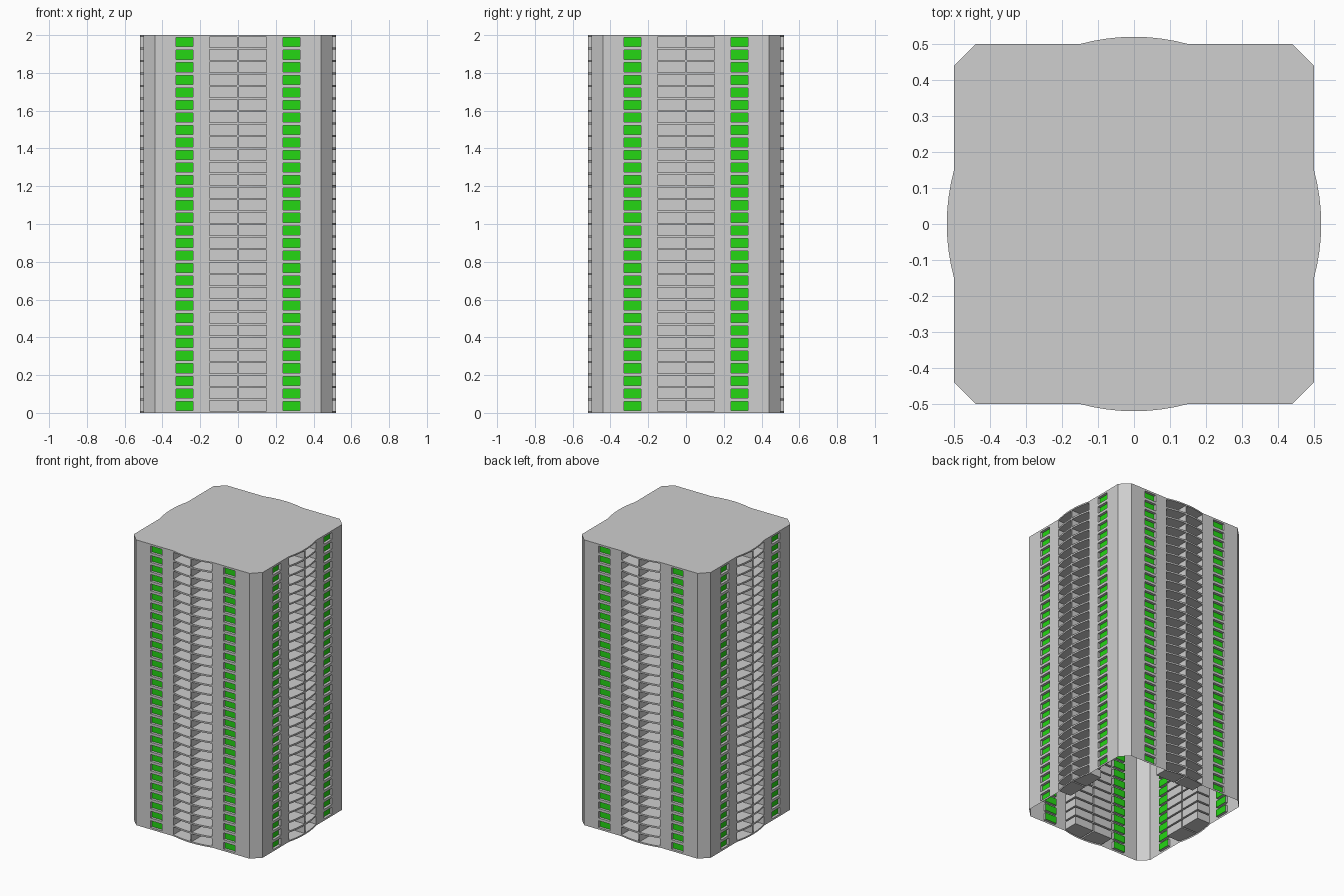
import bpy, bmesh, math
from mathutils import Matrix

if "Cube" in bpy.data.objects:
    bpy.data.objects.remove(bpy.data.objects["Cube"])

FLOORS, PITCH = 30, 0.0664
HALF, CHAMFER = 0.50, 0.44        # wall plane, start of cut corner
TOP = 2.0
BAY, BULGE = 0.15, 0.02           # half width and bulge of the balcony bay
POST = 0.005                      # half width of central partition


def material(name, col):
    m = bpy.data.materials.new(name)
    m.diffuse_color = (*col, 1)
    m.use_nodes = True
    m.node_tree.nodes["Principled BSDF"].inputs["Base Color"].default_value = m.diffuse_color
    return m


GREY = material("concrete_grey", (0.62, 0.62, 0.62))
GREEN = material("window_green", (0.018, 0.68, 0.007))


def bow(x):
    """Plan outline point on the bowed balcony front."""
    return (x, -HALF - BULGE * (1 - (x / BAY) ** 2))


def face(bm, pts, mat=0):
    f = bm.faces.new([bm.verts.new(p) for p in pts])
    f.material_index = mat


def quad(bm, a, b, z0, z1, mat=0):
    face(bm, [(*a, z0), (*b, z0), (*b, z1), (*a, z1)], mat)


def recess(bm, outline, depth_y, z0, z1, mat=0):
    """Open box sunk into the wall behind the outline, back face coloured."""
    bl, br = (outline[0][0], depth_y), (outline[-1][0], depth_y)
    plan = outline + [br, bl]
    face(bm, [(*p, z0) for p in plan])
    face(bm, [(*p, z1) for p in reversed(plan)])
    quad(bm, outline[0], bl, z0, z1)
    quad(bm, bl, br, z0, z1, mat)
    quad(bm, br, outline[-1], z0, z1)


def strip(bm, outline, depth_y, lo, hi, mat=0):
    """Wall strip with one recess per storey."""
    z = 0.0
    for i in range(FLOORS + 1):
        z0 = i * PITCH + lo if i < FLOORS else TOP
        for a, b in zip(outline, outline[1:]):
            quad(bm, a, b, z, z0)
        if i < FLOORS:
            z = i * PITCH + hi
            recess(bm, outline, depth_y, z0, z, mat)


def finish(bm, name):
    bmesh.ops.remove_doubles(bm, verts=bm.verts, dist=1e-5)
    me = bpy.data.meshes.new(name)
    bm.to_mesh(me)
    bm.free()
    me.materials.append(GREY)
    me.materials.append(GREEN)
    ob = bpy.data.objects.new(name, me)
    bpy.context.collection.objects.link(ob)


right_arc = [bow(POST + (BAY - POST) * i / 4) for i in range(5)]
left_arc = [(-x, y) for x, y in reversed(right_arc)]

# four identical facades
for k, side in enumerate(("front", "right", "back", "left")):
    bm = bmesh.new()
    # plain wall strips and the corner
    for x0, x1 in ((-CHAMFER, -0.328), (-0.238, -BAY), (BAY, 0.238), (0.328, CHAMFER)):
        quad(bm, (x0, -HALF), (x1, -HALF), 0, TOP)
    quad(bm, (CHAMFER, -HALF), (HALF, -CHAMFER), 0, TOP)
    # window columns
    for x0, x1 in ((-0.328, -0.238), (0.238, 0.328)):
        strip(bm, [(x0, -HALF), (x1, -HALF)], -HALF + 0.018, 0.013, 0.061, 1)
    # balconies and the partition between them
    strip(bm, left_arc, -0.40, 0.010, 0.065)
    strip(bm, right_arc, -0.40, 0.010, 0.065)
    quad(bm, left_arc[-1], right_arc[0], 0, TOP)
    bm.transform(Matrix.Rotation(k * math.pi / 2, 4, "Z"))
    finish(bm, side + "_facade")

# roof slab following the outline
bm = bmesh.new()
outline = []
for k in range(4):
    c, s = round(math.cos(k * math.pi / 2)), round(math.sin(k * math.pi / 2))
    for x, y in [(-CHAMFER, -HALF)] + left_arc + right_arc + [(CHAMFER, -HALF)]:
        outline.append((c * x - s * y, s * x + c * y, TOP))
face(bm, outline)
finish(bm, "roof")
